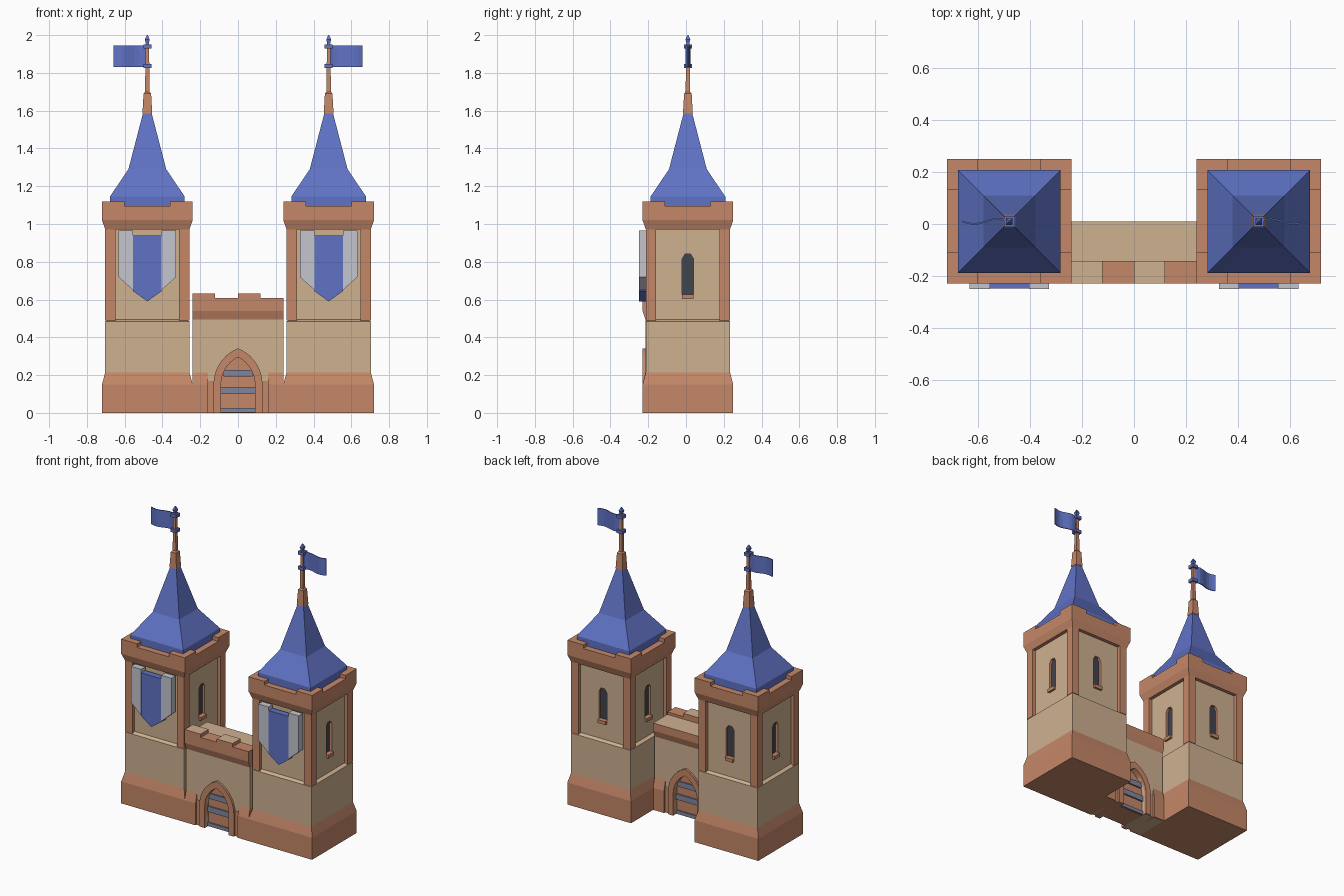
import bpy, bmesh, math
from mathutils import Matrix

if "Cube" in bpy.data.objects:
    bpy.data.objects.remove(bpy.data.objects["Cube"])


def material(name, r, g, b):
    m = bpy.data.materials.new(name)
    m.diffuse_color = (r, g, b, 1)
    m.use_nodes = True
    m.node_tree.nodes["Principled BSDF"].inputs["Base Color"].default_value = m.diffuse_color
    return m


TERRA = material("terracotta stone", 0.56, 0.245, 0.14)
TAN = material("tan stone", 0.62, 0.44, 0.28)
BLUE = material("blue roof and cloth", 0.117, 0.171, 0.56)
GREY = material("pale grey cloth", 0.55, 0.555, 0.62)
DARK = material("dark window", 0.055, 0.058, 0.075)
STEEL = material("steel", 0.22, 0.235, 0.33)

CY = 0.01    # tower centre depth
WY = -0.11   # wall centre depth


def finish(name, bm, mats):
    bmesh.ops.recalc_face_normals(bm, faces=bm.faces)
    me = bpy.data.meshes.new(name)
    bm.to_mesh(me)
    bm.free()
    for m in mats:
        me.materials.append(m)
    ob = bpy.data.objects.new(name, me)
    bpy.context.collection.objects.link(ob)
    return ob


def add_stack(bm, cx, cy, rings, bands=None, top=0):
    """Loft rectangles (half x, half y, z); bands gives a material per step."""
    loops = []
    for hx, hy, z in rings:
        loops.append([bm.verts.new((cx + sx * hx, cy + sy * hy, z))
                      for sx, sy in ((-1, -1), (1, -1), (1, 1), (-1, 1))])
    bm.faces.new(loops[0][::-1]).material_index = bands[0] if bands else 0
    bm.faces.new(loops[-1]).material_index = top
    for i, (a, b) in enumerate(zip(loops, loops[1:])):
        for k in range(4):
            f = bm.faces.new((a[k], a[(k + 1) % 4], b[(k + 1) % 4], b[k]))
            f.material_index = bands[i] if bands else 0


def add_box(bm, x0, x1, y0, y1, z0, z1, top=0):
    h = (abs(x1 - x0) / 2, abs(y1 - y0) / 2)
    add_stack(bm, (x0 + x1) / 2, (y0 + y1) / 2, [(*h, z0), (*h, z1)], top=top)


def add_prism(bm, pts, y0, y1, mat=Matrix(), side=0, back=0):
    """Extrude an (x, z) outline from y0 to y1."""
    a = [bm.verts.new(mat @ Matrix.Translation((x, y0, z)).translation) for x, z in pts]
    b = [bm.verts.new(mat @ Matrix.Translation((x, y1, z)).translation) for x, z in pts]
    bm.faces.new(a).material_index = side
    bm.faces.new(b[::-1]).material_index = back
    n = len(pts)
    for i in range(n):
        bm.faces.new((a[i], a[(i + 1) % n], b[(i + 1) % n], b[i])).material_index = side


def sq(*pairs):
    return [(h, h, z) for h, z in pairs]


def arch(w, spring, top, n=7):
    """Pointed arch outline from the left foot to the right foot."""
    h = top - spring
    r = (w * w + h * h) / (2 * w)
    end = math.asin(h / r)
    left = [(-w + r - r * math.cos(end * i / n), spring + r * math.sin(end * i / n))
            for i in range(n + 1)]
    return [(-w, 0)] + left + [(-x, z) for x, z in left[-2::-1]] + [(w, 0)]


for s, side in ((-1, "left"), (1, "right")):
    cx = 0.48 * s
    # Tower: flared base, body, recessed core and cornice
    bm = bmesh.new()
    add_stack(bm, cx, CY, sq((.24, 0), (.24, .15), (.223, .215), (.223, .485), (.2, .495),
                             (.2, .972), (.223, .972), (.24, 1.02), (.24, 1.095)),
              bands=[0, 0, 1, 1, 1, 0, 0, 0])
    tower = finish(side + "_tower", bm, [TERRA, TAN, DARK])

    # Window recesses on the back and both sides
    bm = bmesh.new()
    outline = [(-.03, .625), (.03, .625), (.03, .815), (.015, .84), (-.015, .84), (-.03, .815)]
    sills = bmesh.new()
    for ang in (90, 180, 270):
        mat = Matrix.Translation((cx, CY, 0)) @ Matrix.Rotation(math.radians(ang), 4, 'Z')
        add_prism(bm, outline, -.26, -.183, mat, side=0, back=2)
        add_prism(sills, [(-.03, .603), (.03, .603), (.03, .626), (-.03, .626)], -.215, -.19, mat)
    cutter = finish("window_cutter", bm, [TERRA, TAN, DARK])
    finish(side + "_window_sills", sills, [TERRA])
    mod = tower.modifiers.new("windows", 'BOOLEAN')
    mod.operation, mod.object, mod.solver = 'DIFFERENCE', cutter, 'EXACT'
    bpy.context.view_layer.objects.active = tower
    bpy.ops.object.modifier_apply(modifier=mod.name)
    bpy.data.objects.remove(cutter)

    # Corner posts and corner battlements
    posts, merlons = bmesh.new(), bmesh.new()
    for px in (-1, 1):
        for py in (-1, 1):
            add_box(posts, cx + px * .168, cx + px * .223,
                    CY + py * .168, CY + py * .223, .488, .975)
            add_box(merlons, cx + px * .12, cx + px * .24,
                    CY + py * .12, CY + py * .24, 1.09, 1.12)
    finish(side + "_corner_posts", posts, [TERRA])
    finish(side + "_battlements", merlons, [TERRA])

    # Flared pyramid roof
    bm = bmesh.new()
    add_stack(bm, cx, CY, sq((.198, 1.09), (.198, 1.145), (.1, 1.29), (.022, 1.59)))
    finish(side + "_roof", bm, [BLUE])

    # Flagpole, collars and finial
    bm = bmesh.new()
    add_stack(bm, cx, CY, sq((.026, 1.585), (.02, 1.69), (.012, 1.70), (.009, 1.955)))
    finish(side + "_flagpole", bm, [TERRA])
    bm = bmesh.new()
    for z in (1.826, 1.928):
        add_stack(bm, cx, CY, sq((.021, z), (.021, z + .022)))
    add_stack(bm, cx, CY, sq((.006, 1.95), (.013, 1.977), (.002, 2.0)))
    finish(side + "_collars_and_finial", bm, [BLUE])

    # Waving flag
    bm = bmesh.new()
    n = 8
    top = [(cx + s * .18 * i / n, CY + .01 * math.sin(i / n * 2 * math.pi)) for i in range(n + 1)]
    edge = [(x, y - .003) for x, y in top] + [(x, y + .003) for x, y in top[::-1]]
    lo = [bm.verts.new((x, y, 1.83)) for x, y in edge]
    hi = [bm.verts.new((x, y, 1.946)) for x, y in edge]
    m = len(edge)
    for i in range(m):
        bm.faces.new((lo[i], lo[(i + 1) % m], hi[(i + 1) % m], hi[i]))
    for i in range(n):
        for r in (lo, hi):
            bm.faces.new((r[i], r[i + 1], r[m - 2 - i], r[m - 1 - i]))
    finish(side + "_flag", bm, [BLUE])

    # Hanging banner: grey borders and blue centre
    at = Matrix.Translation((cx, 0, 0))
    bm = bmesh.new()
    for q in (-1, 1):
        add_prism(bm, [(q * .153, .965), (q * .075, .965), (q * .075, .65), (q * .153, .72)],
                  -.25, -.205, at)
    finish(side + "_banner_borders", bm, [GREY])
    bm = bmesh.new()
    add_prism(bm, [(-.076, .94), (.076, .94), (.076, .645), (0, .59), (-.076, .645)],
              -.248, -.205, at)
    finish(side + "_banner_centre", bm, [BLUE])

# Gate wall body with the arched opening in its outline
opening = arch(.09, .15, .295)
bm = bmesh.new()
add_prism(bm, [(-.24, 0)] + opening + [(.24, 0), (.24, .5), (-.24, .5)], WY - .105, WY + .105)
finish("gate_wall", bm, [TAN])

# Wall base: flared blocks and the low strips beside the arch
bm = bmesh.new()
for s in (-1, 1):
    add_stack(bm, s * .2, WY, [(.041, .12, 0), (.041, .12, .15), (.041, .105, .215)])
    add_box(bm, s * .12, s * .165, WY - .108, WY + .108, 0, .17)
finish("gate_wall_base", bm, [TERRA])

# Arch surround
outer = arch(.13, .15, .342)
bm = bmesh.new()
rows = [[bm.verts.new((x, y, z)) for x, z in pts]
        for y, pts in ((WY - .12, outer), (WY + .12, outer), (WY + .12, opening), (WY - .12, opening))]
for j in range(4):
    a, b = rows[j], rows[(j + 1) % 4]
    for i in range(len(a) - 1):
        bm.faces.new((a[i], a[i + 1], b[i + 1], b[i]))
for i in (0, -1):
    bm.faces.new([r[i] for r in rows])
finish("gate_arch", bm, [TERRA])

# Door with steel bands
bm = bmesh.new()
add_prism(bm, opening, WY - .08, WY + .08)
finish("gate_door", bm, [TERRA])
bm = bmesh.new()
for z0, z1, w in ((.003, .027, .09), (.1, .138, .09), (.192, .228, .078)):
    add_box(bm, -w, w, WY - .09, WY + .09, z0, z1)
finish("gate_door_bands", bm, [STEEL])

# Wall cornice, walkway and front parapet
bm = bmesh.new()
add_stack(bm, 0, WY, [(.241, .105, .495), (.241, .12, .54), (.241, .12, .592)], top=1)
add_box(bm, -.241, .241, WY - .12, -.143, .58, .609)
for x0 in (-.241, 0):
    add_box(bm, x0, x0 + .12, WY - .12, -.143, .6, .632, top=1)
finish("wall_parapet", bm, [TERRA, TAN])
